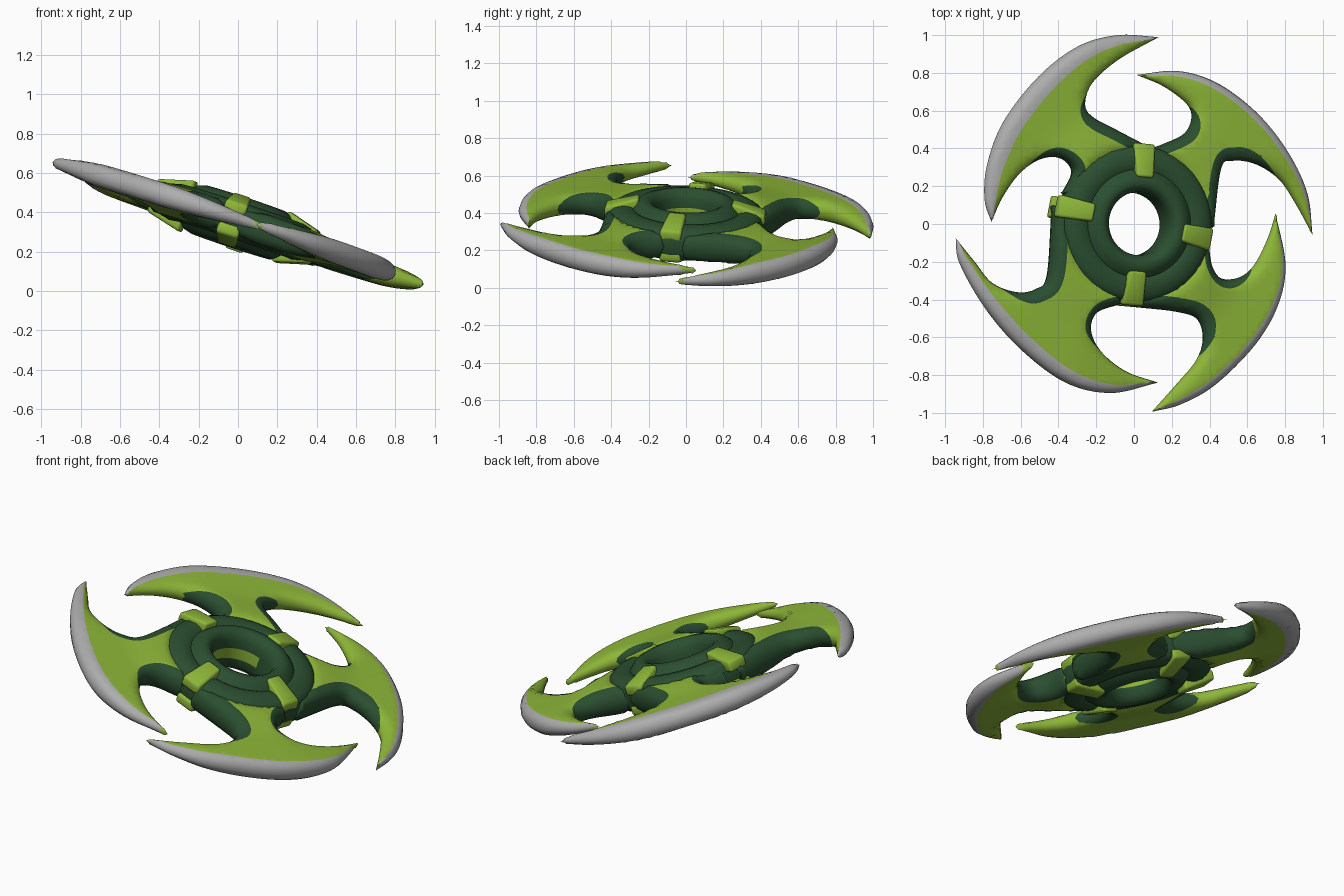
import bpy, bmesh, math
from mathutils import Vector
from mathutils.geometry import delaunay_2d_cdt

if "Cube" in bpy.data.objects:
    bpy.data.objects.remove(bpy.data.objects["Cube"])

TILT = math.atan(0.33)          # the whole disc leans about the y axis
COS = math.cos(TILT)


def material(name, colour):
    m = bpy.data.materials.new(name)
    m.diffuse_color = (*colour, 1)
    m.use_nodes = True
    m.node_tree.nodes["Principled BSDF"].inputs["Base Color"].default_value = m.diffuse_color
    return m


LIME = material("lime green", (0.27, 0.47, 0.04))
DARK = material("dark green", (0.024, 0.078, 0.03))
GREY = material("blade grey", (0.42, 0.42, 0.42))


def finish(name, bm, mats, angle=40):
    """Turn a bmesh built in disc space into a tilted, smooth object."""
    me = bpy.data.meshes.new(name)
    bmesh.ops.recalc_face_normals(bm, faces=bm.faces)
    bm.to_mesh(me)
    bm.free()
    for m in mats:
        me.materials.append(m)
    ob = bpy.data.objects.new(name, me)
    bpy.context.collection.objects.link(ob)
    ob.rotation_euler = (-0.028, TILT, 0)
    ob.location = (0, 0, 0.342)
    bpy.ops.object.select_all(action='DESELECT')
    ob.select_set(True)
    bpy.context.view_layer.objects.active = ob
    bpy.ops.object.shade_smooth_by_angle(angle=math.radians(angle))
    return ob


def spline(pts, steps=9):
    """Catmull-Rom curve through plan-view points, in disc coordinates."""
    p = [Vector((x / COS, y)) for x, y in pts]
    p = [2 * p[0] - p[1]] + p + [2 * p[-1] - p[-2]]
    out = []
    for i in range(1, len(p) - 2):
        a, b, c, d = p[i - 1:i + 3]
        for k in range(steps):
            t = k / steps
            out.append(0.5 * (2 * b + (c - a) * t + (2 * a - 5 * b + 4 * c - d) * t * t
                              + (3 * b - a - 3 * c + d) * t ** 3))
    return out + [p[-2]]


def smooth(a, b, x):
    t = min(max((x - a) / (b - a), 0), 1)
    return t * t * (3 - 2 * t)


def nearest(q, pts):
    return min(((q - p).length, i) for i, p in enumerate(pts))


def offset(pts, widths):
    """Shift a curve to its left by the given widths."""
    out = []
    for i, p in enumerate(pts):
        d = (pts[min(i + 1, len(pts) - 1)] - pts[max(i - 1, 0)]).normalized()
        out.append(p + Vector((-d.y, d.x)) * widths[i])
    return out


def blade(name, outer_pts, notch_a_pts, notch_b_pts, edge_width):
    outer = spline(outer_pts)
    notch_a = spline([outer_pts[0]] + notch_a_pts)[::-1]     # hub to tip
    notch_b = spline([outer_pts[-1]] + notch_b_pts)          # tip to hub
    root = [notch_b[-1] * 0.72, notch_a[0] * 0.72]
    loop = outer + notch_b[1:] + root + notch_a[:-1]
    n = len(loop)

    # widths of the grey cutting edge and the dark notch rims
    def rim(count, width):
        return [width * smooth(0.33, 0.65, i / (count - 1)) for i in range(count)]
    w_edge = [edge_width * math.sin(math.pi * i / (len(outer) - 1)) ** 0.7 for i in range(len(outer))]
    w_a = rim(len(notch_a), 0.07)[::-1]
    w_b = rim(len(notch_b), 0.05)
    bands = [(outer, w_edge, 2), (notch_a, w_a, 1), (notch_b, w_b, 1)]

    # plan mesh: outline, colour boundaries, rounding rows and an inner grid
    verts, edges = list(loop), []
    for curve, widths, _ in bands:
        line = [p for p, w in zip(offset(curve, widths), widths) if w > 0.004]
        edges += [(len(verts) + i, len(verts) + i + 1) for i in range(len(line) - 1)]
        verts += line
    for d in (0.008, 0.024):
        verts += [p for p in offset(loop, [d] * n) if nearest(p, loop)[0] > d * 0.9]
    for i in range(-32, 33):
        for j in range(-32, 33):
            p = Vector((i * 0.033, j * 0.033))
            if nearest(p, loop)[0] > 0.04:
                verts.append(p)
    pv, _, pf, *_ = delaunay_2d_cdt(verts, edges, [list(range(n))], 1, 1e-5)

    # domed height: thin tips, thicker middle and root, sunk inside the hub
    bm = bmesh.new()
    pairs = {}

    def pair(i):
        if i not in pairs:
            p = pv[i]
            d = nearest(p, loop)[0]
            r = p.length
            tip = min((p - outer[0]).length, (p - outer[-1]).length)
            full = 0.032 + 0.027 * smooth(0, 0.55, tip)
            full += 0.022 * smooth(0.68, 0.43, r) - 0.04 * smooth(0.42, 0.36, r)
            h = full * math.sqrt(1 - (1 - min(d / 0.055, 1)) ** 2)
            top = bm.verts.new((p.x, p.y, h))
            pairs[i] = (top, top if d < 1e-4 else bm.verts.new((p.x, p.y, -h)))
        return pairs[i]

    for f in pf:
        c = sum((pv[i] for i in f), Vector((0, 0))) / len(f)
        mat = 0
        for curve, widths, index in bands:
            d, i = nearest(c, curve)
            if d < widths[i]:
                mat = index
                break
        ring = [pair(i) for i in f]
        for vs in ([v[0] for v in ring], [v[1] for v in reversed(ring)]):
            if bm.faces.get(vs) is None:
                bm.faces.new(vs).material_index = mat
    finish(name, bm, [LIME, DARK, GREY], 80)


# four hooked blades: outer arc, then the two notches from tip to hub
blade("blade_back_left",
      [(0.14, 0.99), (-0.08, 1.0), (-0.29, 0.94), (-0.5, 0.78), (-0.685, 0.545),
       (-0.775, 0.315), (-0.79, 0.13), (-0.755, 0.01)],
      [(-0.075, 0.87), (-0.215, 0.745), (-0.255, 0.63), (-0.21, 0.565), (-0.1, 0.505), (0.08, 0.41)],
      [(-0.695, 0.14), (-0.605, 0.265), (-0.5, 0.34), (-0.395, 0.35), (-0.325, 0.28), (-0.38, 0.16)],
      0.095)
blade("blade_back_right",
      [(0.945, -0.06), (0.92, 0.16), (0.825, 0.37), (0.665, 0.58), (0.45, 0.745), (0.24, 0.81), (0.02, 0.79)],
      [(0.86, 0.1), (0.77, 0.235), (0.65, 0.315), (0.53, 0.335), (0.46, 0.29), (0.415, -0.02)],
      [(0.16, 0.73), (0.28, 0.64), (0.31, 0.565), (0.27, 0.48), (0.16, 0.425), (0.09, 0.4)],
      0.05)
blade("blade_front_right",
      [(0.085, -0.995), (0.24, -0.955), (0.425, -0.85), (0.64, -0.635), (0.76, -0.425), (0.8, -0.21), (0.75, 0.055)],
      [(0.215, -0.85), (0.32, -0.725), (0.36, -0.61), (0.33, -0.505), (0.22, -0.465), (0.0, -0.44)],
      [(0.705, -0.08), (0.635, -0.215), (0.56, -0.28), (0.465, -0.29), (0.41, -0.23), (0.39, -0.12)],
      0.05)
blade("blade_front_left",
      [(-0.945, -0.075), (-0.925, -0.21), (-0.79, -0.45), (-0.605, -0.665), (-0.37, -0.84), (-0.13, -0.895), (0.12, -0.84)],
      [(-0.845, -0.2), (-0.755, -0.31), (-0.63, -0.36), (-0.525, -0.345), (-0.46, -0.265), (-0.43, 0.1)],
      [(-0.05, -0.78), (-0.18, -0.675), (-0.235, -0.56), (-0.2, -0.47), (-0.08, -0.425)],
      0.07)

# grooved hub ring, turned about the disc axis, lime on one side of the hole
half = [(0.165, 0.035), (0.168, 0.085), (0.187, 0.12), (0.215, 0.134), (0.255, 0.122), (0.287, 0.088),
        (0.302, 0.095), (0.34, 0.1), (0.385, 0.088), (0.41, 0.07), (0.42, 0.03)]
profile = half + [(r, -0.9 * h) for r, h in reversed(half)]
bm = bmesh.new()
SIDES = 64
rings = []
for s in range(SIDES):
    a = math.tau * s / SIDES
    rings.append([bm.verts.new((r * math.cos(a), r * math.sin(a), h)) for r, h in profile])
for s in range(SIDES):
    a, b = rings[s], rings[(s + 1) % SIDES]
    for k in range(len(profile)):
        m = (k + 1) % len(profile)
        f = bm.faces.new((a[k], b[k], b[m], a[m]))
        f.material_index = 1 if m == 0 and a[k].co.x < 0.03 else 0
finish("hub_ring", bm, [DARK, LIME], 50)

# four lime clamps, a wedge above and below the ring: angle, centre radius, length
for side, deg, radius, length in (("back", 85, 0.335, 0.18), ("left", 168, 0.365, 0.19),
                                  ("front", 265, 0.345, 0.18), ("right", -12, 0.325, 0.18)):
    a = math.radians(deg)
    for layer, sign in (("top", 1), ("bottom", -0.93)):
        bm = bmesh.new()
        bmesh.ops.create_cube(bm, size=1)
        for v in bm.verts:
            outside = v.co.x > 0
            x = radius + v.co.x * length
            y = v.co.y * (0.12 if outside else 0.095)
            z = sign * ((0.09 if outside else 0.142) if v.co.z > 0 else 0.03)
            v.co = (x * math.cos(a) - y * math.sin(a), x * math.sin(a) + y * math.cos(a), z)
        bmesh.ops.recalc_face_normals(bm, faces=bm.faces)
        bmesh.ops.bevel(bm, geom=list(bm.edges), offset=0.014, segments=2, affect='EDGES', profile=0.5)
        finish("clamp_" + side + "_" + layer, bm, [LIME], 60)
